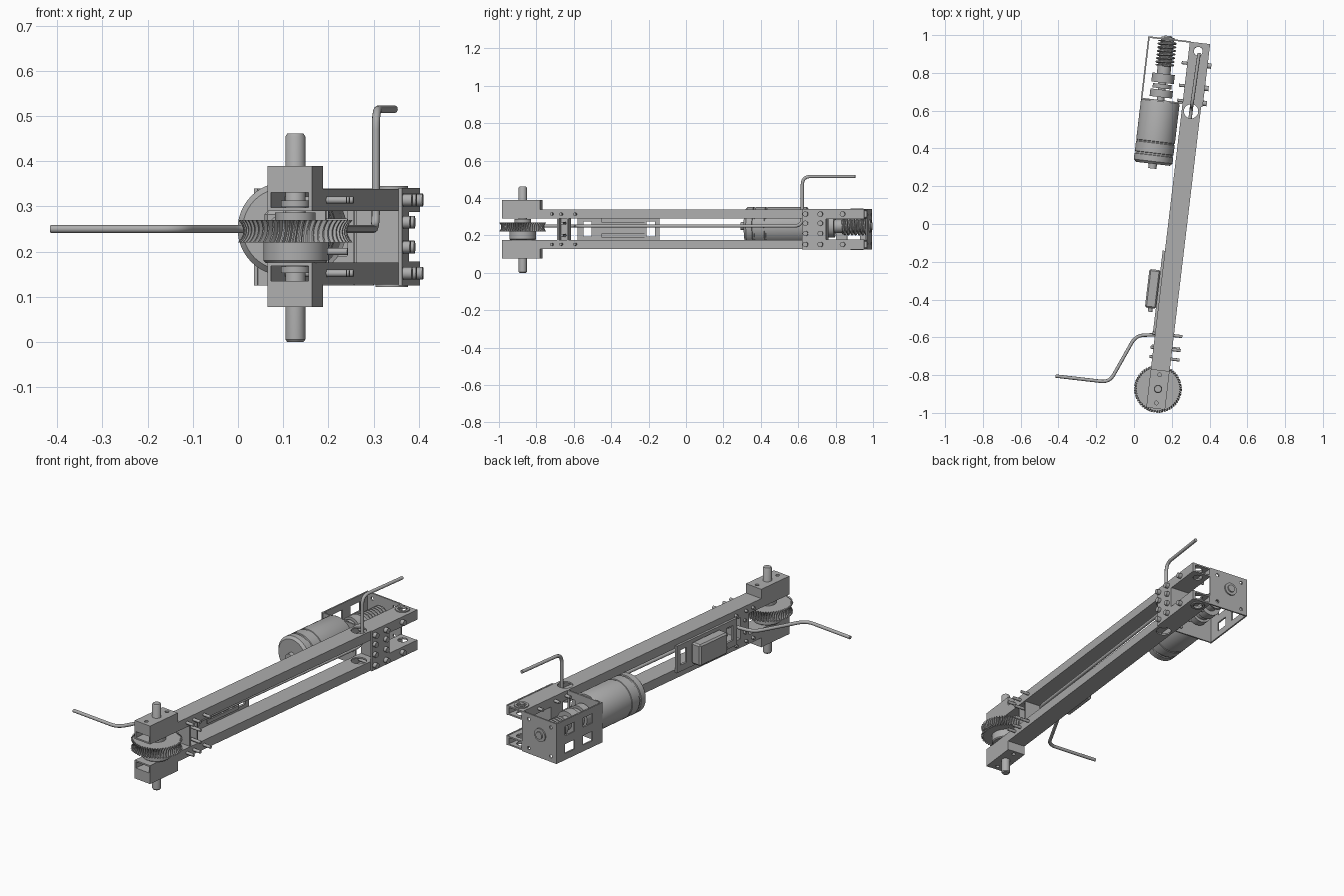
import bpy, bmesh, math
from mathutils import Matrix, Vector

if "Cube" in bpy.data.objects:
    bpy.data.objects.remove(bpy.data.objects["Cube"])

grey = bpy.data.materials.new("machined grey")
grey.use_nodes = True
grey.diffuse_color = (0.42, 0.42, 0.42, 1)
grey.node_tree.nodes["Principled BSDF"].inputs["Base Color"].default_value = (0.42, 0.42, 0.42, 1)

# Arm frame: u across, v along the arm, z up, origin on the gear shaft
FRAME = Matrix.Translation((0.127, -0.873, 0)) @ Matrix.Rotation(math.radians(-6.8), 4, 'Z')
MID = 0.25          # height of the drive axis
DRIVE = -0.168      # sideways offset of the drive axis
HALF = 0.05         # half width of the arm


def finish(name, bm, smooth=False):
    bmesh.ops.recalc_face_normals(bm, faces=bm.faces[:])
    mesh = bpy.data.meshes.new(name)
    bm.to_mesh(mesh)
    bm.free()
    mesh.materials.append(grey)
    ob = bpy.data.objects.new(name, mesh)
    bpy.context.collection.objects.link(ob)
    ob.matrix_world = FRAME
    if smooth:
        bpy.ops.object.select_all(action='DESELECT')
        ob.select_set(True)
        bpy.context.view_layer.objects.active = ob
        bpy.ops.object.shade_smooth_by_angle(angle=math.radians(35))
    return ob


def box(name, u, v, z):
    bm = bmesh.new()
    bmesh.ops.create_cube(bm, size=1)
    for p in bm.verts:
        p.co = [a + (b - a) * (t + 0.5) for (a, b), t in zip((u, v, z), p.co)]
    return finish(name, bm)


def loft(name, rings, smooth=True):
    """Closed solid through a list of rings of points."""
    bm = bmesh.new()
    loops = [[bm.verts.new(p) for p in ring] for ring in rings]
    n = len(loops[0])
    for a, b in zip(loops, loops[1:]):
        for i in range(n):
            j = (i + 1) % n
            bm.faces.new((a[i], a[j], b[j], b[i]))
    bm.faces.new(loops[0])
    bm.faces.new(loops[-1][::-1])
    return finish(name, bm, smooth)


def place(axis, centre, r, ang, t):
    """Point at radius r around an axis, t along it."""
    a, b = r * math.cos(ang), r * math.sin(ang)
    return Vector(centre) + Vector({'u': (t, a, b), 'v': (a, t, b), 'z': (a, b, t)}[axis])


def turned(name, axis, centre, profile, sides=32):
    """Turned part from (radius, distance along axis) pairs."""
    return loft(name, [[place(axis, centre, r, math.tau * i / sides, t) for i in range(sides)]
                       for r, t in profile])


def rod(name, axis, centre, r, t0, t1, sides=32):
    return turned(name, axis, centre, [(r, t0), (r, t1)], sides)


def cut(ob, cutters):
    for c in cutters:
        m = ob.modifiers.new("cut", 'BOOLEAN')
        m.operation, m.solver, m.object = 'DIFFERENCE', 'EXACT', c
    bpy.context.view_layer.update()
    mesh = bpy.data.meshes.new_from_object(ob.evaluated_get(bpy.context.evaluated_depsgraph_get()))
    ob.modifiers.clear()
    ob.data = mesh
    for c in cutters:
        bpy.data.objects.remove(c)


# Two hollow arms with end blocks, side plates and bushings
for side, s in (("upper", 1), ("lower", -1)):
    def zs(a, b):
        return sorted((0.233 + s * a, 0.233 + s * b))
    tube = box(side + "_arm", (-HALF, HALF), (-0.105, 1.845), zs(0.057, 0.106))
    cut(tube, [box("hollow", (-0.042, 0.042), (-0.2, 1.95), zs(0.065, 0.098)),
               rod("hole", 'z', (0, 1.48, 0), 0.038, 0, 0.5),
               rod("hole", 'z', (0, 1.8, 0), 0.024, 0, 0.5)])
    block = box(side + "_end_block", (-HALF, HALF), (-0.105, 0.1), zs(0.106, 0.156))
    cut(block, [rod("hole", 'z', (0, v, 0), 0.01, *zs(0.13, 0.2), 16) for v in (-0.075, 0.075)])
    plate = box(side + "_side_plate", (HALF, 0.058), (1.51, 1.845), zs(0.055, 0.108))
    bushing = rod(side + "_bushing", 'z', (0, 1.8, 0), 0.036, *zs(0.104, 0.112))
    cut(bushing, [rod("hole", 'z', (0, 1.8, 0), 0.023, 0, 0.5)])
    rod(side + "_shaft_collar", 'z', (0, 0, 0), 0.032, *zs(0.066, 0.08))

    # Long screws near the gear and headed bolts at the far end
    z = 0.233 + s * 0.081
    for v in (0.165, 0.215, 0.29):
        rod(side + "_long_screw", 'u', (0, v, z), 0.008, -0.065, 0.095, 12)
    for v in (1.53, 1.61, 1.73):
        rod(side + "_end_bolt", 'u', (0, v, z), 0.008, -0.08, 0.07, 12)
        rod(side + "_bolt_head", 'u', (0, v, z), 0.014, 0.058, 0.078, 16)

# Cross pieces joining the arms
box("far_spacer", (-HALF, HALF), (1.55, 1.64), (0.176, 0.29))
box("far_spacer_plate", (HALF, 0.058), (1.51, 1.64), (0.17, 0.3))
for v in (1.53, 1.61):
    for z in (0.21, 0.265):
        rod("spacer_bolt", 'u', (0, v, z), 0.014, 0.05, 0.074, 16)
for v in (0.19, 0.243):
    box("near_spacer_wall", (-0.045, 0.045), (v, v + 0.01), (0.176, 0.29))
box("near_spacer_web", (-HALF, -0.042), (0.19, 0.253), (0.176, 0.29))
for z in (0.2, 0.265):
    rod("near_spacer_screw", 'u', (0, 0.222, z), 0.008, -0.06, 0.09, 12)

# Gear shaft, hub and throated worm wheel
turned("gear_shaft", 'z', (0, 0, 0), [(0.018, 0), (0.022, 0.005), (0.022, 0.455), (0.018, 0.461)])
turned("gear_hub", 'z', (0, 0, 0), [(0.066, 0.175), (0.071, 0.18), (0.071, 0.222)], 48)
rod("gear_top_hub", 'z', (0, 0, 0), 0.045, 0.268, 0.287)
TEETH = 56
wheel = []
for k in range(7):
    t = k / 3 - 1
    tip = 0.115 + 0.012 * t * t
    wheel.append([place('z', (0, 0, 0), tip - (0 if i % 4 < 2 else 0.013),
                        math.tau * (i / 4 + 0.3 * t) / TEETH, 0.245 + 0.025 * t)
                  for i in range(TEETH * 4)])
loft("worm_wheel", wheel, False)

# Motor with grooves, coupling and threaded worm on one axis
AXIS = (DRIVE, 0, MID)
turned("motor", 'v', AXIS, [(0.09, 1.18), (0.103, 1.193), (0.103, 1.225), (0.098, 1.227),
                            (0.098, 1.236), (0.103, 1.238), (0.103, 1.29), (0.1, 1.292),
                            (0.1, 1.298), (0.103, 1.3), (0.103, 1.505), (0.1, 1.513)], 48)
rod("motor_rear_boss", 'v', AXIS, 0.022, 1.155, 1.185)
rod("drive_shaft", 'v', AXIS, 0.02, 1.5, 1.862)
for a, b, r in ((1.535, 1.575, 0.06), (1.582, 1.605, 0.05), (1.612, 1.66, 0.06), (1.66, 1.7, 0.036)):
    rod("coupling", 'v', AXIS, r, a, b)
worm, SEG = [], 24
for k in range(57):
    v = 1.7 + 0.135 * k / 56
    row = []
    for i in range(SEG):
        phase = (k / 8 + i / SEG) % 1
        row.append(place('v', AXIS, 0.034 + 0.016 * min(1, max(0, 2.2 - abs(phase - 0.5) * 6)),
                         math.tau * i / SEG, v))
    worm.append(row)
loft("worm", worm, False)

# Folded sheet bracket around the worm
wall = box("bracket_side", (-0.272, -0.264), (1.51, 1.848), (0.125, 0.34))
cut(wall, [box("window", (-0.3, -0.2), (v - 0.035, v + 0.035), (z - 0.025, z + 0.025))
           for v in (1.62, 1.75) for z in (0.185, 0.28)])
end = box("bracket_end", (-0.264, -0.045), (1.84, 1.848), (0.125, 0.34))
cut(end, [rod("hole", 'v', (u, 0, z), 0.009, 1.8, 1.9, 12)
          for u in (-0.235, -0.09) for z in (0.155, 0.31)])
rod("bracket_bearing", 'v', AXIS, 0.035, 1.835, 1.855)
mount = box("motor_mount", (-0.264, -0.05), (1.512, 1.52), (0.125, 0.34))
cut(mount, [box("notch", (-0.1, -0.065), (1.4, 1.6), (0.19, 0.3))])

# Control unit on its slotted mounting plate
panel = box("unit_plate", (-0.062, -HALF), (0.29, 0.73), (0.16, 0.305))
cut(panel, [box("window", (-0.1, 0), (v, v + 0.045), (0.195, 0.275)) for v in (0.32, 0.66)])
for z in (0.2, 0.28):
    box("plate_rail", (-HALF, -0.042), (0.42, 0.65), (z - 0.01, z + 0.01))
unit = box("control_unit", (-0.12, -0.06), (0.42, 0.625), (0.175, 0.29))
bevel = unit.modifiers.new("bevel", 'BEVEL')
bevel.width, bevel.segments = 0.008, 1
for z in (0.2, 0.265):
    rod("unit_plug", 'v', (-0.09, 0, z), 0.012, 0.4, 0.425, 12)


# Bent wire running the length of the arm, with filleted corners
def fillet(points, r, steps=6):
    pts = [Vector(p) for p in points]
    out = [pts[0]]
    for a, b, c in zip(pts, pts[1:], pts[2:]):
        p, q = b + (a - b).normalized() * r, b + (c - b).normalized() * r
        for i in range(steps + 1):
            t = i / steps
            out.append(p * (1 - t) ** 2 + b * 2 * t * (1 - t) + q * t * t)
    return out + [pts[-1]]


path = fillet([(-0.415, -0.805, MID), (-0.13, -0.838, MID), (0.01, -0.59, MID),
               (0.15, -0.585, MID), (0.305, 0.622, MID), (0.305, 0.622, 0.515),
               (0.345, 0.905, 0.515)], 0.045)
curve = bpy.data.curves.new("bent_wire", 'CURVE')
curve.dimensions, curve.bevel_depth, curve.bevel_resolution = '3D', 0.009, 3
curve.use_fill_caps = True
spline = curve.splines.new('POLY')
spline.points.add(len(path) - 1)
for point, co in zip(spline.points, path):
    point.co = (*co, 1)
curve.materials.append(grey)
bpy.context.collection.objects.link(bpy.data.objects.new("bent_wire", curve))
